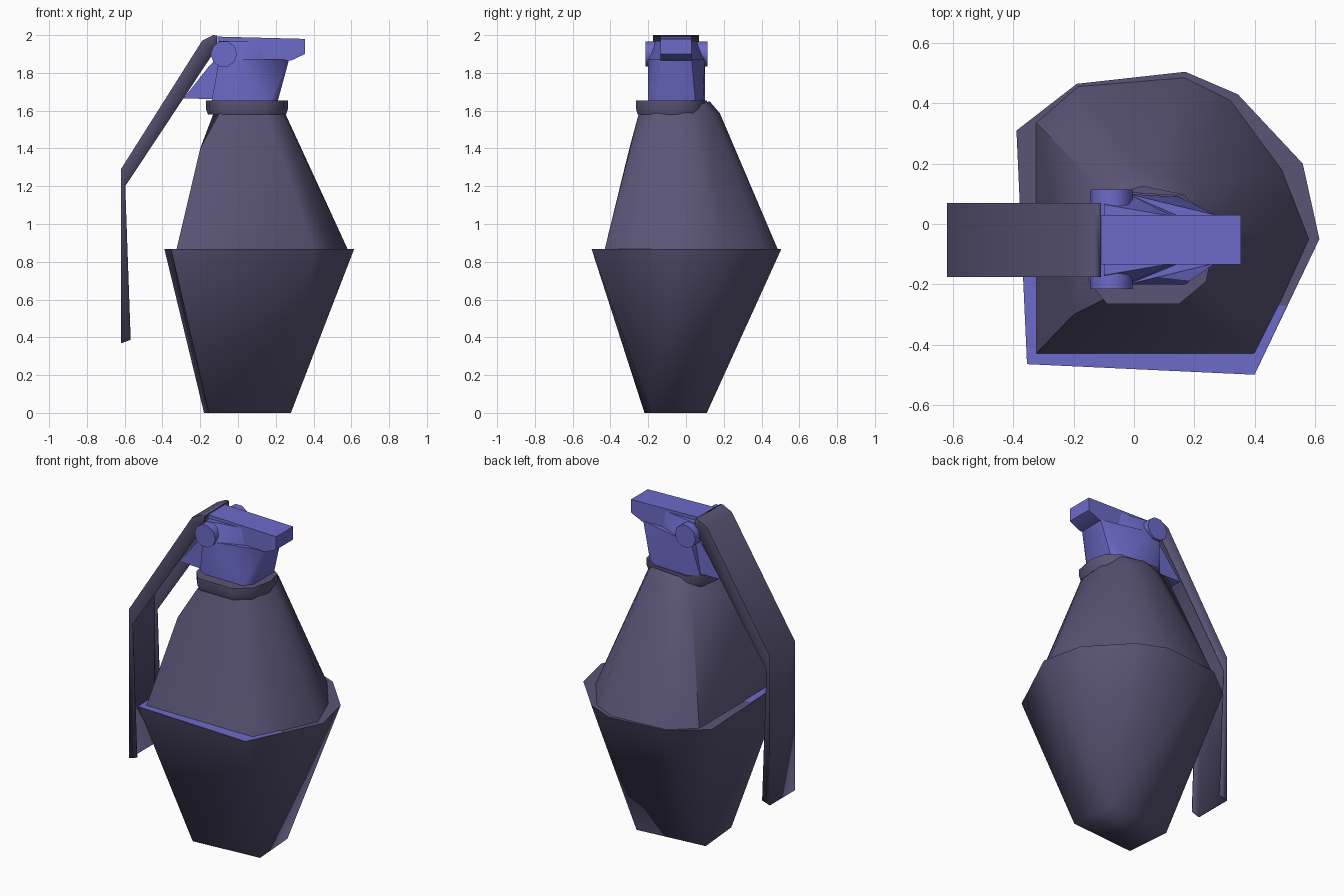
import bpy, bmesh, math

if "Cube" in bpy.data.objects:
    bpy.data.objects.remove(bpy.data.objects["Cube"])


def material(name, rgb):
    m = bpy.data.materials.new(name)
    m.diffuse_color = (*rgb, 1)
    m.use_nodes = True
    m.node_tree.nodes["Principled BSDF"].inputs["Base Color"].default_value = m.diffuse_color
    return m


GREY = material("dusky_purple_grey", (0.102, 0.09, 0.182))
BLUE = material("violet_blue", (0.15, 0.145, 0.58))


def finish(name, bm, mat, angle):
    """Turn a bmesh into an object, smooth below the given edge angle."""
    bmesh.ops.recalc_face_normals(bm, faces=bm.faces)
    me = bpy.data.meshes.new(name)
    bm.to_mesh(me)
    bm.free()
    me.materials.append(mat)
    me.shade_smooth()
    me.set_sharp_from_angle(angle=math.radians(angle))
    ob = bpy.data.objects.new(name, me)
    bpy.context.collection.objects.link(ob)
    return ob


def level(points, z):
    return [(x, y, z) for x, y in points]


def hull(name, points, mat, angle, open_bottom=False, open_top=False):
    """Faceted solid wrapped around points; buried end faces can be left out."""
    bm = bmesh.new()
    for p in points:
        bm.verts.new(p)
    bmesh.ops.convex_hull(bm, input=list(bm.verts))
    loose = [v for v in bm.verts if not v.link_faces]
    bmesh.ops.delete(bm, geom=loose, context='VERTS')
    bmesh.ops.dissolve_limit(bm, angle_limit=0.01, verts=bm.verts, edges=bm.edges)
    bmesh.ops.recalc_face_normals(bm, faces=bm.faces)
    bm.normal_update()
    hidden = [f for f in bm.faces if (open_bottom and f.normal.z < -0.95)
              or (open_top and f.normal.z > 0.9)]
    bmesh.ops.delete(bm, geom=hidden, context='FACES')
    return finish(name, bm, mat, angle)


def extrude_y(name, profile, y0, y1, mat, angle=30):
    """Side profile in x, z pulled from y0 to y1."""
    bm = bmesh.new()
    a = [bm.verts.new((x, y0, z)) for x, z in profile]
    b = [bm.verts.new((x, y1, z)) for x, z in profile]
    bm.faces.new(a)
    bm.faces.new(b)
    n = len(a)
    for i in range(n):
        j = (i + 1) % n
        bm.faces.new((a[i], a[j], b[j], b[i]))
    return finish(name, bm, mat, angle)


# Lower body: irregular eight-sided rim tapering to a slightly turned four-sided foot
rim = [(-0.39, 0.31), (-0.19, 0.465), (0.17, 0.505), (0.345, 0.43),
       (0.56, 0.20), (0.615, -0.05), (0.40, -0.50), (-0.355, -0.465)]
foot = [(-0.155, -0.22), (0.28, -0.185), (0.26, 0.11), (-0.18, 0.065)]
hull("lower_body", level(rim, 0.868) + level(foot, 0), GREY, 70)

# Blue ledge strips showing at the front and the front ends of the sides
bm = bmesh.new()
path_out = [(-0.371, -0.10), (-0.355, -0.465), (0.40, -0.50), (0.505, -0.27)]
path_in = [(-0.32, -0.10), (-0.32, -0.425), (0.395, -0.425), (0.475, -0.27)]
out_v = [bm.verts.new(p) for p in level(path_out, 0.872)]
in_v = [bm.verts.new(p) for p in level(path_in, 0.872)]
for i in range(3):
    bm.faces.new((out_v[i], out_v[i + 1], in_v[i + 1], in_v[i]))
finish("waist_ledge", bm, BLUE, 30)

# Upper body: set-in base narrowing to the neck, rising higher at the back
base = [(-0.325, 0.335), (-0.185, 0.456), (0.167, 0.485), (0.32, 0.41),
        (0.49, 0.18), (0.58, -0.05), (0.48, -0.27), (0.40, -0.43), (-0.325, -0.43)]
neck = [(-0.13, 0.14), (0.03, 0.18), (0.18, 0.14), (0.25, 0.0),
        (0.24, -0.17), (0.15, -0.25), (-0.10, -0.25)]
back_lip = [(0.03, 0.125, 1.65), (0.17, 0.095, 1.64), (-0.06, 0.10, 1.63)]
hull("upper_body", level(base, 0.868) + level(neck, 1.585) + back_lip
     + [(-0.20, -0.30, 1.40)], GREY, 42, True, True)

# Neck collar with a slightly flared lip, sunk into the body at the back
collar = [(-0.17, -0.07), (-0.15, -0.19), (-0.09, -0.265), (0.15, -0.265),
          (0.24, -0.19), (0.265, -0.06), (0.24, 0.04), (0.16, 0.095),
          (-0.08, 0.11), (-0.15, 0.05)]
cx, cy = 0.05, -0.075
narrow = [(cx + (x - cx) * 0.95, cy + (y - cy) * 0.95) for x, y in collar]
hull("neck_collar", level(narrow, 1.58) + level(collar, 1.61) + level(collar, 1.655),
     GREY, 60, open_bottom=True)

# Fuze stem: wide at the hinge side, narrowing forward under the top plate
stem_foot = [(-0.14, -0.17), (-0.08, -0.20), (0.17, -0.20), (0.21, -0.15),
             (0.21, 0.05), (0.15, 0.09), (-0.08, 0.10), (-0.14, 0.06)]
stem_mid = [(-0.10, -0.20), (-0.02, -0.20), (0.27, -0.13), (0.27, 0.03),
            (-0.02, 0.10), (-0.10, 0.10)]
hull("fuze_stem", level(stem_foot, 1.65) + level(stem_mid, 1.87), BLUE, 50, True, False)

# Sloping cheeks joining the hinge to the top plate
cheek = [(-0.10, -0.20), (-0.02, -0.20), (0.14, -0.135), (0.14, 0.03),
         (-0.02, 0.10), (-0.10, 0.10)]
cheek_top = [(-0.10, -0.17), (0.13, -0.13), (0.13, 0.025), (-0.10, 0.065)]
hull("hinge_cheeks", level(cheek, 1.865) + level(cheek_top, 1.97), BLUE, 50, True)

# Top plate with a chamfered nose
extrude_y("fuze_top_plate", [(-0.11, 1.992), (0.355, 1.98), (0.355, 1.90),
                             (0.28, 1.865), (-0.10, 1.865)], -0.135, 0.03, BLUE)

# Wedge behind the stem, under the lever
extrude_y("fuze_rear_wedge", [(-0.245, 1.72), (-0.29, 1.665), (-0.08, 1.66),
                              (-0.08, 1.90), (-0.15, 1.84)], -0.16, 0.055, BLUE)

# Hinge barrel across the head
barrel = [(-0.075 + 0.07 * math.cos(i * math.tau / 10),
           1.90 + 0.07 * math.sin(i * math.tau / 10)) for i in range(10)]
extrude_y("hinge_barrel", barrel, -0.215, 0.115, BLUE, 50)

# Safety lever: bent thin channel with a flange along each side
outer = [(-0.11, 1.998), (-0.13, 2.0), (-0.19, 1.97), (-0.62, 1.29), (-0.62, 0.37)]
inner = [(-0.11, 1.955), (-0.125, 1.925), (-0.14, 1.89), (-0.597, 1.20), (-0.568, 0.387)]
bm = bmesh.new()
rows = [[bm.verts.new((x, y, z)) for x, z in pts]
        for pts, y in ((inner, -0.175), (outer, -0.175), (outer, 0.07), (inner, 0.07))]
for r, s in zip(rows, rows[1:]):
    for i in range(len(outer) - 1):
        bm.faces.new((r[i], r[i + 1], s[i + 1], s[i]))
lever = finish("safety_lever", bm, GREY, 40)
# thicken towards the inside of the channel
top_face = max(lever.data.polygons, key=lambda p: p.area)
solid = lever.modifiers.new("thickness", 'SOLIDIFY')
solid.thickness = 0.006
solid.offset = -1 if top_face.normal.x < 0 else 1
